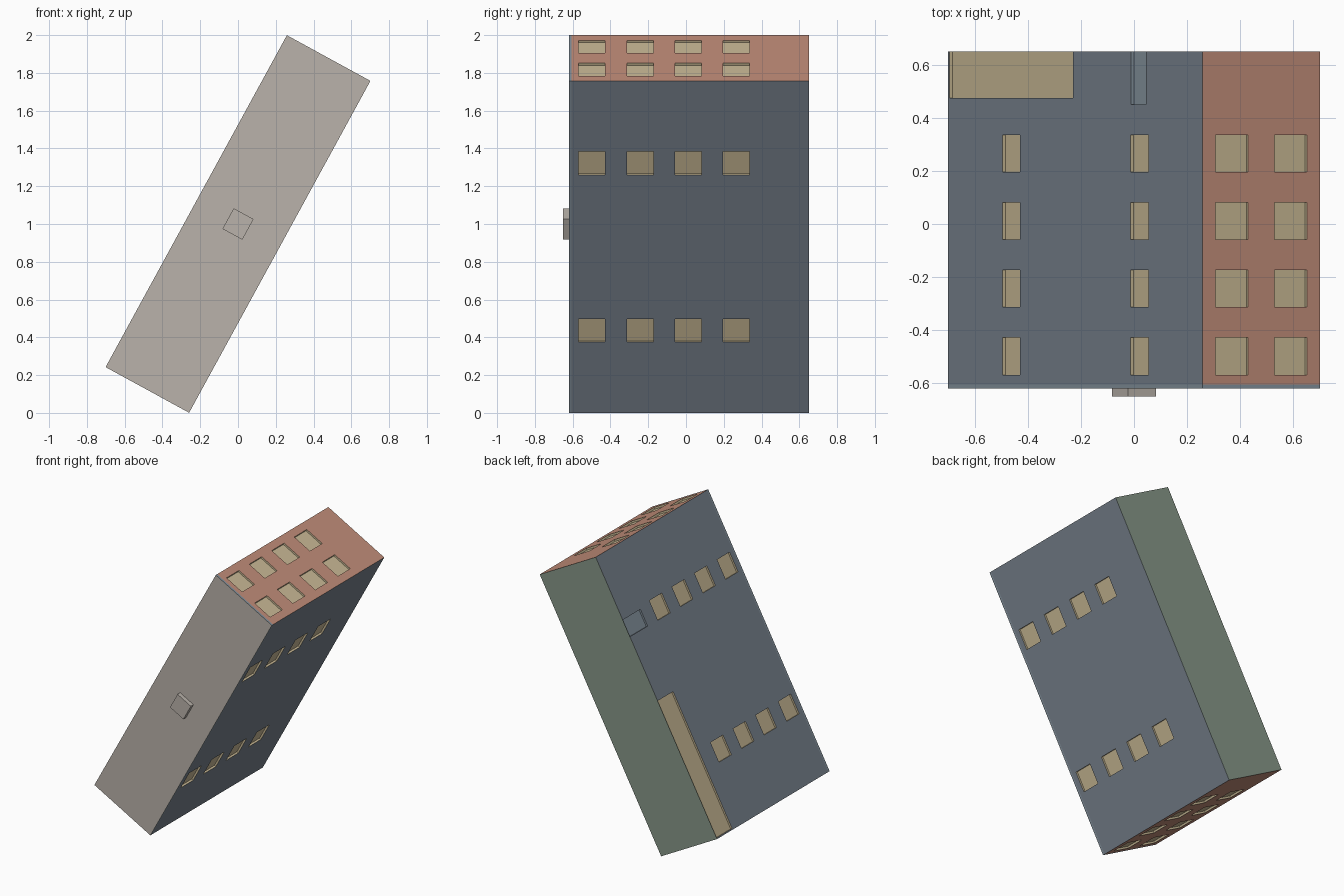
import bpy, bmesh
from math import radians
from mathutils import Vector, Matrix

if "Cube" in bpy.data.objects:
    bpy.data.objects.remove(bpy.data.objects["Cube"])

# Local frame: x = thickness, y = storeys (base at +y), z = length; then tilted about y
T, L = 0.252, 1.001
ROOF, EAVE, BASE = -0.62, -0.605, 0.65
DEPTH = 0.013
TILT = Matrix.Translation((0, 0, 1)) @ Matrix.Rotation(radians(28.65), 4, 'Y')


def material(name, rgb):
    m = bpy.data.materials.new(name)
    m.diffuse_color = (*[(c / 255) ** 2.2 for c in rgb], 1)
    m.use_nodes = True
    m.node_tree.nodes["Principled BSDF"].inputs["Base Color"].default_value = m.diffuse_color
    return m


MATS = [material("slate", (120, 130, 141)), material("brick", (192, 140, 120)),
        material("window_tan", (200, 184, 148)), material("door_blue", (132, 146, 157)),
        material("ground_green", (132, 148, 134)), material("roof_taupe", (184, 177, 169))]
SLATE, BRICK, TAN, BLUE, GREEN, TAUPE = range(6)


def add_face(bm, pts, normal, mat):
    f = bm.faces.new([bm.verts.new(p) for p in pts])
    f.normal_update()
    if f.normal.dot(normal) < 0:
        f.normal_flip()
    f.material_index = mat


def finish(bm, name):
    bmesh.ops.remove_doubles(bm, verts=bm.verts, dist=1e-5)
    bm.transform(TILT)
    me = bpy.data.meshes.new(name)
    bm.to_mesh(me)
    for m in MATS:
        me.materials.append(m)
    bpy.context.collection.objects.link(bpy.data.objects.new(name, me))


def wall(bm, normal, dist, half, mat, openings):
    """Flat wall with recessed openings (a0, a1, y0, y1, material)."""
    n = Vector(normal)
    across = Vector((0, 0, 1)) if n.x else Vector((1, 0, 0))
    up = Vector((0, 1, 0))

    def P(a, y, d=0):
        return n * (dist - d) + across * a + up * y

    A = sorted({-half, half, *[a for o in openings for a in o[:2]]})
    Y = sorted({EAVE, BASE, *[y for o in openings for y in o[2:4]]})
    for a0, a1 in zip(A, A[1:]):
        for y0, y1 in zip(Y, Y[1:]):
            a, y = (a0 + a1) / 2, (y0 + y1) / 2
            if not any(o[0] < a < o[1] and o[2] < y < o[3] for o in openings):
                add_face(bm, [P(a0, y0), P(a1, y0), P(a1, y1), P(a0, y1)], n, mat)
    for a0, a1, y0, y1, m in openings:
        d = DEPTH
        add_face(bm, [P(a0, y0, d), P(a1, y0, d), P(a1, y1, d), P(a0, y1, d)], n, m)
        for a, s in ((a0, 1), (a1, -1)):
            add_face(bm, [P(a, y0), P(a, y1), P(a, y1, d), P(a, y0, d)], across * s, m)
        for y, s in ((y0, 1), (y1, -1)):
            if y < BASE:
                add_face(bm, [P(a0, y), P(a1, y), P(a1, y, d), P(a0, y, d)], up * s, m)


def windows(offset):
    h = 0.07
    return [(s * offset - h, s * offset + h, y - h, y + h, TAN)
            for s in (-1, 1) for y in (-0.499, -0.243, 0.011, 0.266)]


def box(name, x, y0, y1, z, side, front):
    bm = bmesh.new()
    bmesh.ops.create_cube(bm, size=1, matrix=Matrix.Translation((0, (y0 + y1) / 2, 0))
                          @ Matrix.Diagonal((2 * x, y1 - y0, 2 * z, 1)))
    for f in bm.faces:
        f.material_index = front if f.normal.y < -0.5 else side
    finish(bm, name)


# Building walls: slate long sides, brick ends, shopfront and door on one side
bm = bmesh.new()
shop = (-0.992, -0.02, 0.475, BASE, TAN)
door = (0.436, 0.555, 0.45, BASE, BLUE)
wall(bm, (1, 0, 0), T, L, SLATE, windows(0.504))
wall(bm, (-1, 0, 0), T, L, SLATE, windows(0.504) + [shop, door])
wall(bm, (0, 0, 1), L, T, BRICK, windows(0.126))
wall(bm, (0, 0, -1), L, T, BRICK, windows(0.126))
add_face(bm, [(-T, BASE, -L), (T, BASE, -L), (T, BASE, L), (-T, BASE, L)],
         Vector((0, 1, 0)), GREEN)
finish(bm, "building_walls")

# Roof slab and chimney
box("roof_slab", T, ROOF, EAVE, L, BLUE, TAUPE)
box("chimney", 0.06, -0.65, ROOF, 0.062, TAUPE, TAUPE)
